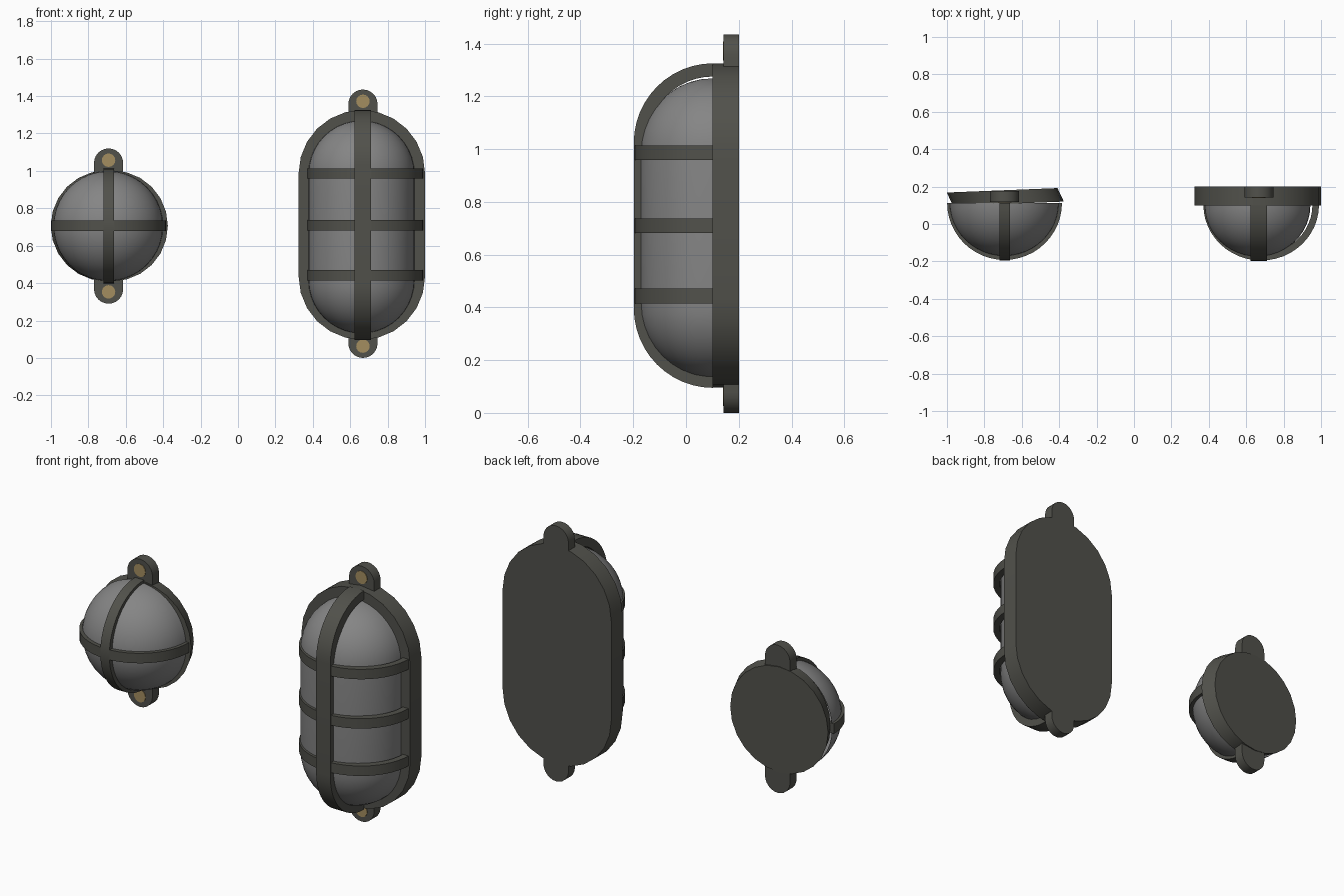
import bpy, bmesh, math
from math import sin, cos, pi

if "Cube" in bpy.data.objects:
    bpy.data.objects.remove(bpy.data.objects["Cube"])


def material(name, rgb):
    m = bpy.data.materials.new(name)
    m.diffuse_color = (*rgb, 1)
    m.use_nodes = True
    m.node_tree.nodes["Principled BSDF"].inputs["Base Color"].default_value = m.diffuse_color
    return m


METAL = material("dark_metal", (0.082, 0.082, 0.070))
GLASS = material("grey_glass", (0.235, 0.235, 0.235))
BRASS = material("brass", (0.37, 0.27, 0.115))


def finish(bm, name, mat, smooth=None):
    bmesh.ops.remove_doubles(bm, verts=bm.verts, dist=1e-5)
    bmesh.ops.recalc_face_normals(bm, faces=bm.faces)
    me = bpy.data.meshes.new(name)
    bm.to_mesh(me)
    bm.free()
    me.materials.append(mat)
    ob = bpy.data.objects.new(name, me)
    bpy.context.collection.objects.link(ob)
    if smooth:
        bpy.ops.object.select_all(action='DESELECT')
        ob.select_set(True)
        bpy.context.view_layer.objects.active = ob
        bpy.ops.object.shade_smooth_by_angle(angle=math.radians(smooth))
    return ob


def stadium(cx, cz, r, h, n):
    """Outline of a vertical pill; h is half the straight length."""
    pts = []
    for s, start in ((1, 0), (-1, pi)):
        pts += [(cx + r * cos(start + pi * i / n), cz + s * h + r * sin(start + pi * i / n))
                for i in range(n + 1)]
    return pts


def slab(name, outline, y0, y1, mat, shift=0, tilt=0, cx=0):
    """Extrude an x-z outline from y0 to y1, optionally leaning sideways."""
    bm = bmesh.new()
    rows = [[bm.verts.new((x + d, y + tilt * (x - cx), z)) for x, z in outline]
            for y, d in ((y0, shift), (y1, -shift))]
    n = len(outline)
    bm.faces.new(rows[0])
    bm.faces.new(rows[1][::-1])
    for i in range(n):
        j = (i + 1) % n
        bm.faces.new((rows[0][i], rows[0][j], rows[1][j], rows[1][i]))
    return finish(bm, name, mat, 30)


def dome(name, cx, cz, r, depth, h, base):
    """Half capsule bulging towards -y."""
    bm = bmesh.new()
    lat = [(-pi / 2 + pi / 2 * i / 10, -h) for i in range(11)]
    lat += [(pi / 2 * i / 10, h) for i in range(11)]
    grid = [[bm.verts.new((cx + r * cos(a) * cos(pi * k / 24),
                           base - depth * cos(a) * sin(pi * k / 24),
                           cz + o + r * sin(a))) for k in range(25)] for a, o in lat]
    for p, q in zip(grid, grid[1:]):
        for k in range(24):
            bm.faces.new((p[k], p[k + 1], q[k + 1], q[k]))
    return finish(bm, name, GLASS, 40)


def arch(name, cx, cz, r, depth, thick, h, width, base, vertical):
    """Flat guard bar bent over the dome."""
    def path(ra, rb):
        pts = []
        for i in range(25):
            a = pi * i / 24
            s = h if a < pi / 2 - 1e-6 else -h
            if i == 12:
                pts.append((h, -rb))
                s = -h
            pts.append((s + ra * cos(a), -rb * sin(a)))
        return pts
    bm = bmesh.new()
    secs = []
    for (u, v), (p, q) in zip(path(r, depth), path(r - thick, depth - thick)):
        sec = []
        for a, y, w in ((u, v, -1), (u, v, 1), (p, q, 1), (p, q, -1)):
            o = w * width / 2
            co = (cx + o, base + y, cz + a) if vertical else (cx + a, base + y, cz + o)
            sec.append(bm.verts.new(co))
        secs.append(sec)
    for s, t in zip(secs, secs[1:]):
        for i in range(4):
            j = (i + 1) % 4
            bm.faces.new((s[i], s[j], t[j], t[i]))
    bm.faces.new(secs[0])
    bm.faces.new(secs[-1][::-1])
    return finish(bm, name, METAL, 30)


def lugs(prefix, cx, cz, reach, y0, y1):
    """Rounded fixing ears with a brass screw, above and below."""
    r = 0.078
    for s, side in ((1, "top"), (-1, "bottom")):
        c = cz + s * (reach - r)
        pts = [(cx + r * cos(pi * i / 12), c + s * r * sin(pi * i / 12)) for i in range(13)]
        pts += [(cx - r, c - s * 0.09), (cx + r, c - s * 0.09)]
        slab(prefix + "_lug_" + side, pts, y0, y1, METAL)
        zc = cz + s * (reach - 0.063)
        disc = [(cx + 0.036 * cos(pi * i / 8), zc + 0.036 * sin(pi * i / 8)) for i in range(16)]
        slab(prefix + "_screw_" + side, disc, y0 - 0.003, y0 + 0.004, BRASS)


# Oblong bulkhead lamp
slab("oblong_back_plate", stadium(0.662, 0.711, 0.338, 0.276, 12), 0.10, 0.20, METAL)
dome("oblong_glass", 0.66, 0.70, 0.283, 0.275, 0.285, 0.10)
arch("oblong_vertical_bar", 0.668, 0.71, 0.302, 0.30, 0.05, 0.313, 0.088, 0.102, True)
for i, z in enumerate((0.443, 0.709, 0.986)):
    arch("oblong_cross_bar_%d" % i, 0.68, z, 0.309, 0.297, 0.035, 0, 0.056, 0.102, False)
lugs("oblong", 0.668, 0.7175, 0.7175, 0.143, 0.20)

# Round bulkhead lamp, with its back plate leaning slightly
slab("round_back_plate", stadium(-0.688, 0.706, 0.296, 0, 12), 0.108, 0.18, METAL,
     0.017, 0.04, -0.688)
dome("round_glass", -0.694, 0.705, 0.293, 0.285, 0, 0.113)
arch("round_vertical_bar", -0.692, 0.705, 0.307, 0.307, 0.04, 0, 0.056, 0.113, True)
arch("round_cross_bar", -0.692, 0.707, 0.307, 0.305, 0.035, 0, 0.056, 0.113, False)
lugs("round", -0.692, 0.705, 0.415, 0.118, 0.176)
